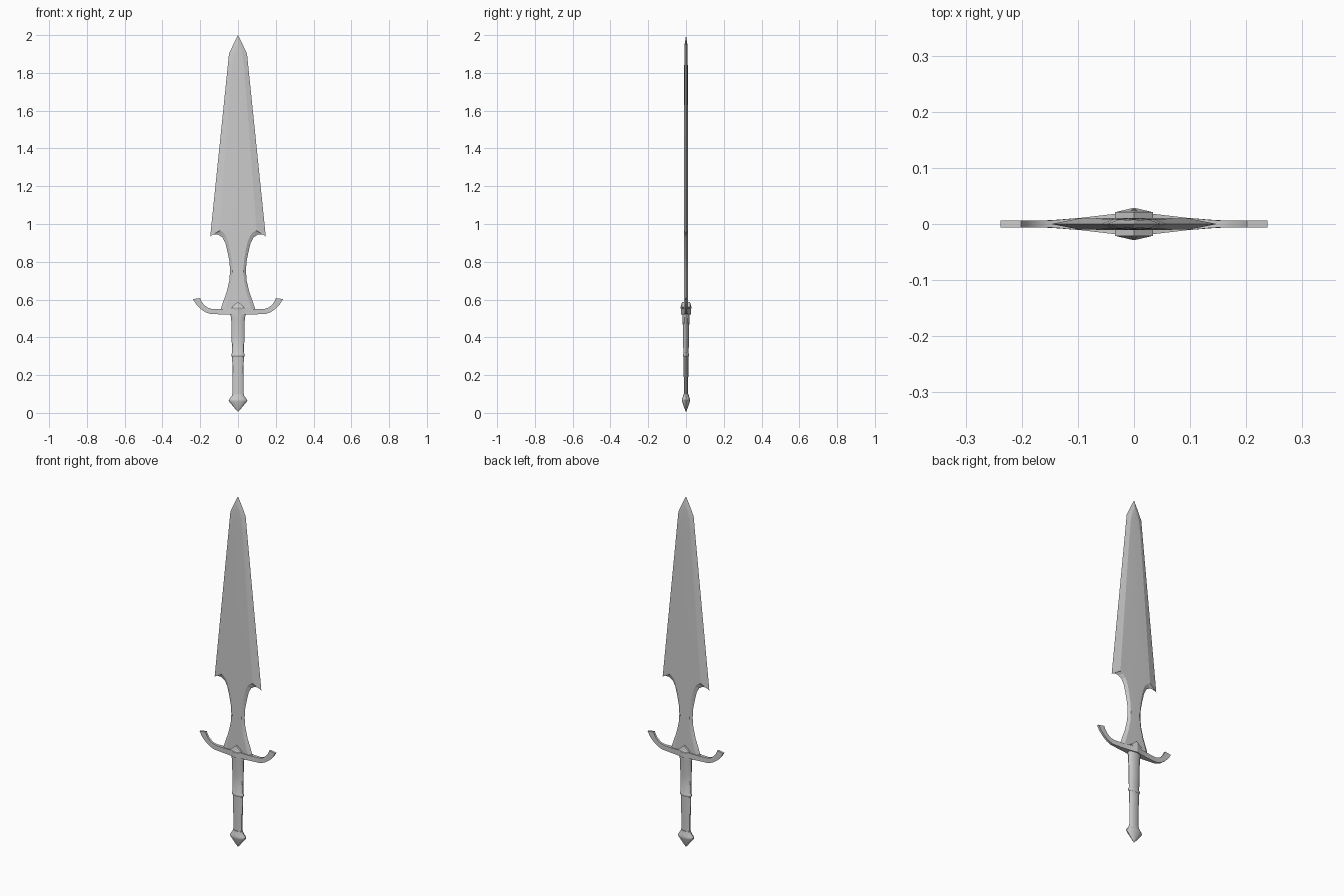
import bpy, bmesh, math


def finish(name, bm, angle=25):
    bmesh.ops.remove_doubles(bm, verts=bm.verts, dist=0.0002)
    bmesh.ops.dissolve_degenerate(bm, edges=bm.edges, dist=0.0001)
    bmesh.ops.recalc_face_normals(bm, faces=bm.faces)
    me = bpy.data.meshes.new(name)
    bm.to_mesh(me)
    bm.free()
    ob = bpy.data.objects.new(name, me)
    bpy.context.collection.objects.link(ob)
    for p in me.polygons:
        p.use_smooth = True
    me.set_sharp_from_angle(angle=math.radians(angle))
    return ob


def strip(bm, rows):
    """Quads between neighbouring rows of points."""
    vs = [[bm.verts.new(p) for p in r] for r in rows]
    for a, b in zip(vs, vs[1:]):
        for i in range(len(a) - 1):
            bm.faces.new((a[i], a[i + 1], b[i + 1], b[i]))
    return vs


# Blade: edge x, z / bevel line x, z / centre z / half thickness
blade = [
    (0.000, 2.000, 0.000, 1.955, 1.955, 0.006),
    (0.025, 1.950, 0.012, 1.935, 1.935, 0.007),
    (0.048, 1.900, 0.026, 1.885, 1.885, 0.008),
    (0.058, 1.800, 0.036, 1.790, 1.790, 0.009),
    (0.147, 0.935, 0.098, 0.965, 1.000, 0.010),
    (0.133, 0.944, 0.092, 0.963, 0.985, 0.010),
    (0.106, 0.944, 0.080, 0.957, 0.965, 0.010),
    (0.083, 0.930, 0.064, 0.938, 0.940, 0.010),
    (0.067, 0.900, 0.050, 0.902, 0.902, 0.010),
    (0.055, 0.850, 0.039, 0.850, 0.850, 0.010),
    (0.045, 0.800, 0.031, 0.800, 0.800, 0.010),
    (0.042, 0.750, 0.029, 0.750, 0.750, 0.010),
    (0.046, 0.700, 0.032, 0.700, 0.700, 0.010),
    (0.060, 0.640, 0.044, 0.640, 0.640, 0.010),
    (0.080, 0.585, 0.060, 0.585, 0.585, 0.010),
    (0.094, 0.540, 0.072, 0.540, 0.540, 0.010),
]
bm = bmesh.new()
for sx in (-1, 1):
    for sy in (-1, 1):
        strip(bm, [[(sx * ex, 0, ez), (sx * bx, sy * t, bz), (0, sy * (t + 0.0008), cz)]
                   for ex, ez, bx, bz, cz, t in blade])
finish("blade", bm, 8)

# Crossguard: lower x, z / upper x, z / half depth
guard = [
    (0.000, 0.522, 0.000, 0.575, 0.026),
    (0.015, 0.522, 0.015, 0.563, 0.022),
    (0.035, 0.522, 0.035, 0.553, 0.018),
    (0.095, 0.522, 0.095, 0.550, 0.011),
    (0.145, 0.523, 0.138, 0.550, 0.007),
    (0.175, 0.534, 0.161, 0.557, 0.006),
    (0.203, 0.555, 0.181, 0.573, 0.006),
    (0.223, 0.577, 0.193, 0.590, 0.006),
    (0.238, 0.602, 0.201, 0.608, 0.006),
]
bm = bmesh.new()
for s in (-1, 1):
    vs = strip(bm, [[(s * lx, -d, lz), (s * ux, -d, uz), (s * ux, d, uz), (s * lx, d, lz),
                     (s * lx, -d, lz)] for lx, lz, ux, uz, d in guard])
    bm.faces.new(vs[-1][:4])
finish("crossguard", bm, 28)

# Diamond boss in the middle of the guard
bm = bmesh.new()
ring = [bm.verts.new(p) for p in ((0.034, -1, 0.560), (0, -1, 0.588), (-0.034, -1, 0.560), (0, -1, 0.528))]
back = [bm.verts.new((v.co.x, 0.021, v.co.z)) for v in ring]
for v in ring:
    v.co.y = -0.021
tips = [bm.verts.new((0, y, 0.558)) for y in (-0.029, 0.029)]
for i in range(4):
    j = (i + 1) % 4
    bm.faces.new((ring[i], ring[j], back[j], back[i]))
    bm.faces.new((ring[i], ring[j], tips[0]))
    bm.faces.new((back[i], back[j], tips[1]))
finish("guard_boss", bm, 10)


def turned(name, profile, sides=16, angle=30):
    """Oval lathe from (half width, half depth, z) stations."""
    bm = bmesh.new()
    rows = []
    for rx, ry, z in profile:
        rows.append([(rx * math.cos(2 * math.pi * i / sides),
                      ry * math.sin(2 * math.pi * i / sides), z) for i in range(sides + 1)])
    vs = strip(bm, rows)
    for end, st in ((vs[0], profile[0]), (vs[-1], profile[-1])):
        if st[0] > 0.001:
            bm.faces.new(end[:sides])
    return finish(name, bm, angle)


# Grip with its ring
turned("grip", [(0.028, 0.011, 0.090), (0.029, 0.012, 0.200), (0.031, 0.013, 0.296),
                (0.035, 0.016, 0.300), (0.036, 0.017, 0.306), (0.035, 0.016, 0.312),
                (0.032, 0.014, 0.316), (0.034, 0.016, 0.420), (0.036, 0.018, 0.500),
                (0.039, 0.019, 0.512), (0.039, 0.019, 0.526)])

# Pointed pommel
turned("pommel", [(0, 0, 0.005), (0.012, 0.006, 0.018), (0.047, 0.021, 0.060),
                  (0.049, 0.022, 0.067), (0.045, 0.021, 0.074), (0.032, 0.015, 0.092),
                  (0.031, 0.014, 0.100)])
